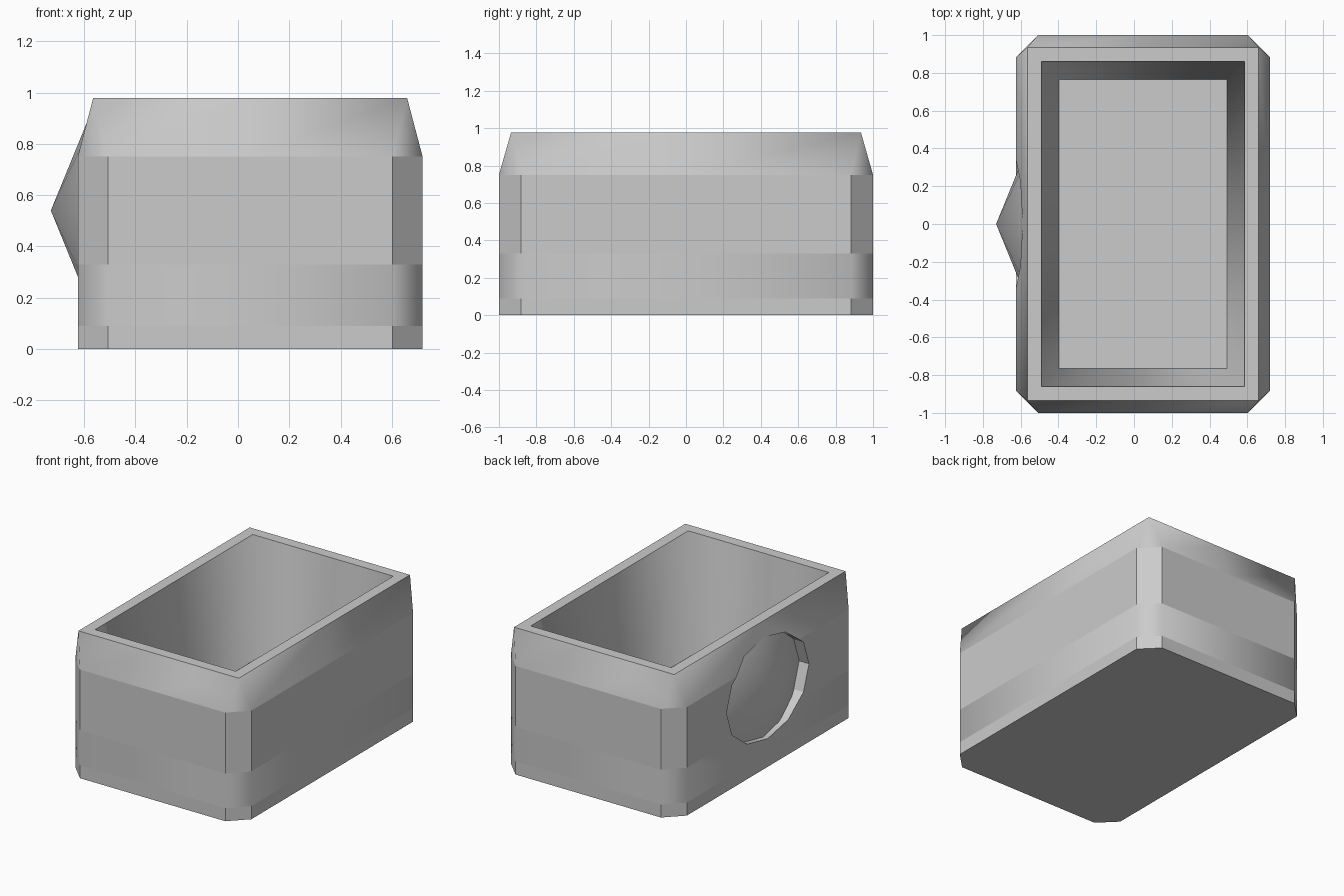
import bpy, bmesh
from math import radians
from mathutils import Matrix

cube = bpy.data.objects.get("Cube")
if cube:
    bpy.data.objects.remove(cube, do_unlink=True)

MID_X = 0.0475      # centre line of the box
BOSS_Z = 0.54       # height of the side boss

grey = bpy.data.materials.new("light_grey")
grey.use_nodes = True
grey.diffuse_color = (0.6, 0.6, 0.6, 1)
grey.node_tree.nodes["Principled BSDF"].inputs["Base Color"].default_value = (0.6, 0.6, 0.6, 1)


def add_object(name, bm):
    bmesh.ops.recalc_face_normals(bm, faces=bm.faces[:])
    mesh = bpy.data.meshes.new(name)
    bm.to_mesh(mesh)
    bm.free()
    mesh.materials.append(grey)
    obj = bpy.data.objects.new(name, mesh)
    bpy.context.collection.objects.link(obj)
    return obj


def ring(bm, hx, hy, z, cut=0.0):
    """Rectangle with optional cut corners and a point halfway along each side."""
    quarter = [(0, -hy), (hx - cut, -hy), (hx, -hy + cut), (hx, 0), (hx, hy - cut), (hx - cut, hy)]
    points = quarter + [(-x, -y) for x, y in quarter]
    return [bm.verts.new((MID_X + x, y, z)) for x, y in points]


def side_cone(r_base, r_tip, x_in, x_out):
    """Cone or cylinder pointing out of the -x wall."""
    bm = bmesh.new()
    place = Matrix.Translation(((x_in + x_out) / 2, 0, BOSS_Z)) @ Matrix.Rotation(radians(-90), 4, 'Y')
    bmesh.ops.create_cone(bm, cap_ends=True, segments=12, radius1=r_base, radius2=r_tip,
                          depth=x_in - x_out, matrix=place)
    return bm


# Box body: stacked outer rings, tapered shoulder, rim, then sloping inside walls
bm = bmesh.new()
rings = [ring(bm, 0.6725, 1.0, z, 0.117) for z in (0, 0.09, 0.33, 0.75)]
rings += [ring(bm, 0.6125, 0.935, 0.978), ring(bm, 0.5375, 0.86, 0.978), ring(bm, 0.445, 0.765, 0.18)]
for low, high in zip(rings, rings[1:]):
    for i in range(len(low)):
        j = (i + 1) % len(low)
        bm.faces.new((low[i], low[j], high[j], high[i]))
bm.faces.new(rings[0][::-1])
bm.faces.new(rings[-1])
bmesh.ops.remove_doubles(bm, verts=bm.verts[:], dist=0.0001)
box = add_object("box_body", bm)

# Shallow oval recess in the right wall
bm = side_cone(1.0, 1.0, -0.55, -0.8)
for v in bm.verts:
    v.co.y *= 0.45
    v.co.z = BOSS_Z + (v.co.z - BOSS_Z) * 0.345
cutter = add_object("recess_cutter", bm)
cutter.hide_render = True
cutter.hide_viewport = False
cut = box.modifiers.new("recess", 'BOOLEAN')
cut.operation = 'DIFFERENCE'
cut.solver = 'EXACT'
cut.object = cutter
bpy.context.view_layer.objects.active = box
bpy.ops.object.modifier_apply(modifier=cut.name)
bpy.data.objects.remove(cutter, do_unlink=True)

# Smooth the shoulder, lower band and inside; keep other corners crisp
bm = bmesh.new()
bm.from_mesh(box.data)
for f in bm.faces:
    f.smooth = True
for e in bm.edges:
    a, b = e.verts
    low, high = sorted((a.co.z, b.co.z))
    outer = all(abs(v.co.x - MID_X) > 0.6 or abs(v.co.y) > 0.92 for v in e.verts)
    recess = all(v.co.x < -0.54 and abs(v.co.y) < 0.5 for v in e.verts)
    level = high - low < 0.001
    upright = abs(a.co.x - b.co.x) + abs(a.co.y - b.co.y) < 0.001
    in_band = low > 0.08 and high < 0.34
    steep = e.calc_face_angle(0) > radians(30)
    if level:
        e.smooth = not (outer or steep)
    elif recess:
        e.smooth = not steep
    elif upright:
        e.smooth = in_band or not steep
bm.to_mesh(box.data)
bm.free()

# Pointed boss standing in the recess
boss = add_object("side_boss", side_cone(0.435, 0.0, -0.552, -0.73))
bpy.ops.object.select_all(action='DESELECT')
boss.select_set(True)
bpy.context.view_layer.objects.active = boss
bpy.ops.object.shade_smooth_by_angle(angle=radians(40))
